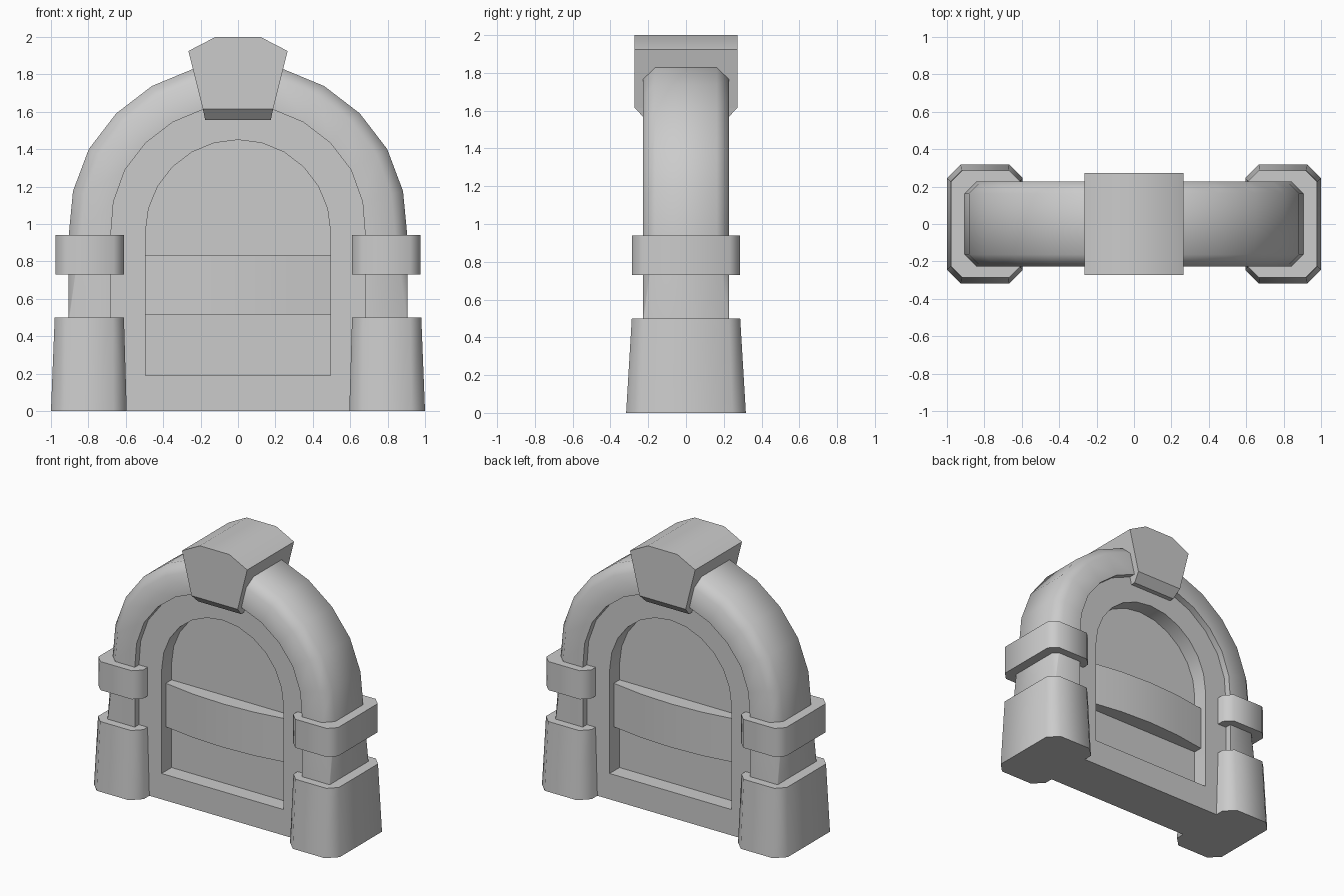
import bpy, bmesh
from math import sin, cos, pi, radians

if "Cube" in bpy.data.objects:
    bpy.data.objects.remove(bpy.data.objects["Cube"])


def make(name, loops, closed=False, angle=30):
    """Skin a list of equal-length point loops; cap the ends unless closed."""
    bm = bmesh.new()
    rings = [[bm.verts.new(p) for p in loop] for loop in loops]
    n = len(rings[0])
    pairs = list(zip(rings, rings[1:]))
    if closed:
        pairs.append((rings[-1], rings[0]))
    else:
        bm.faces.new(rings[0])
        bm.faces.new(rings[-1])
    for a, b in pairs:
        for i in range(n):
            j = (i + 1) % n
            bm.faces.new((a[i], a[j], b[j], b[i]))
    bmesh.ops.recalc_face_normals(bm, faces=bm.faces)
    me = bpy.data.meshes.new(name)
    bm.to_mesh(me)
    bm.free()
    ob = bpy.data.objects.new(name, me)
    bpy.context.collection.objects.link(ob)
    bpy.ops.object.select_all(action='DESELECT')
    ob.select_set(True)
    bpy.context.view_layer.objects.active = ob
    bpy.ops.object.shade_smooth_by_angle(angle=radians(angle))
    return ob


def octagon(x0, x1, y, c, z):
    """Rectangle with cut corners, lying flat at height z."""
    return [(x0 + c, -y, z), (x1 - c, -y, z), (x1, -y + c, z), (x1, y - c, z),
            (x1 - c, y, z), (x0 + c, y, z), (x0, y - c, z), (x0, -y + c, z)]


def arc_outline(r, zc, z_base):
    """Round-topped door outline in x, z."""
    pts = [(r * cos(i * pi / 12), zc + r * sin(i * pi / 12)) for i in range(13)]
    return [(r, z_base)] + pts + [(-r, z_base)]


# Arched frame: section with cut outer corners swept up, over and down
def section(ca, sa, zc, ro, ri, c):
    w = 0.228
    prof = [(ri, -w), (ro - c, -w), (ro, -w + c), (ro, w - c), (ro - c, w), (ri, w)]
    return [(r * ca, y, zc + r * sa) for r, y in prof]


loops = [section(1, 0, z, 0.905, 0.68, 0.005) for z in (0.1, 0.5)]
for i in range(13):
    a = i * pi / 12
    grow = min(1, 2 * sin(a))
    loops.append(section(cos(a), sin(a), 0.94, 0.905 + 0.016 * grow,
                         0.68 + 0.018 * grow, 0.065))
loops += [section(-1, 0, z, 0.905, 0.68, 0.005) for z in (0.5, 0.1)]
make("arch_frame", loops, angle=50)

# Wall inside the arch, with a round-topped opening
outer = arc_outline(0.78, 0.94, 0.0)
inner = arc_outline(0.495, 0.955, 0.19)
make("inner_wall", [[(x, y, z) for x, z in o] for o, y in
                    ((outer, -0.18), (outer, 0.18), (inner, 0.18), (inner, -0.18))],
     closed=True)

# Recessed door panel
door = arc_outline(0.52, 0.955, 0.15)
make("door_panel", [[(x, y, z) for x, z in door] for y in (-0.065, 0.065)])

# Bowed cross band, front and back
xs = [-0.5, -0.25, 0, 0.25, 0.5]
bow = [(x, -0.18 + 0.05 * (x / 0.5) ** 2) for x in xs]
plan = bow + [(x, -y) for x, y in reversed(bow)]
make("door_band", [[(x, y, z) for x, y in plan] for z in (0.515, 0.835)])

# Plinths and collars on both sides
for side, s in (("left", -1), ("right", 1)):
    def flip(loop):
        return [(s * x, y, z) for x, y, z in loop]
    make(side + "_plinth", [flip(octagon(0.595, 1.0, 0.317, 0.072, 0)),
                            flip(octagon(0.61, 0.98, 0.287, 0.06, 0.5))], angle=50)
    make(side + "_collar", [flip(octagon(0.61, 0.975, 0.285, 0.055, z))
                            for z in (0.73, 0.94)], angle=50)

# Keystone: cross-sections from front to back, lower edge bevelled
key = [(0.188, 1.615), (0.265, 1.925), (0.12, 2.0)]


def key_loop(y, low):
    half = [low] + key[1:]
    return [(x, y, z) for x, z in half] + [(-x, y, z) for x, z in reversed(half)]


make("keystone", [key_loop(-0.272, key[0]), key_loop(0.272, key[0])])
make("keystone_foot", [[(sx * x, sy * y, z) for sx, sy in
                        ((-1, -1), (1, -1), (1, 1), (-1, 1))]
                       for x, y, z in ((0.175, 0.215, 1.555), (0.188, 0.272, 1.615))])
